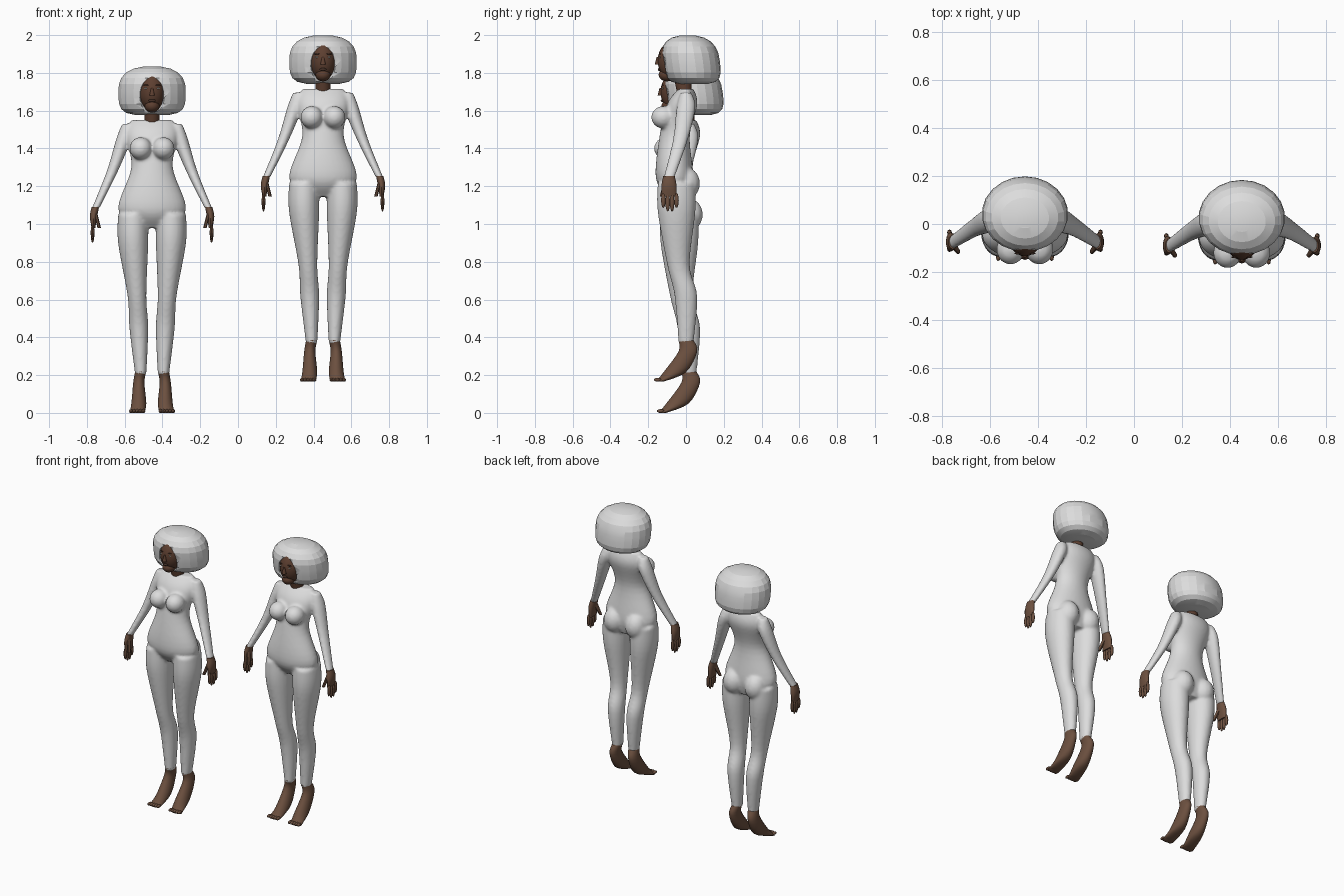
import bpy, bmesh, math
from mathutils import Matrix, Vector

cube = bpy.data.objects.get("Cube")
if cube:
    bpy.data.objects.remove(cube, do_unlink=True)


def material(name, *colour):
    mat = bpy.data.materials.new(name)
    mat.use_nodes = True
    mat.diffuse_color = (*colour, 1)
    shader = mat.node_tree.nodes["Principled BSDF"]
    shader.inputs["Base Color"].default_value = mat.diffuse_color
    return mat


pale = material("pale grey", .72, .72, .72)
skin = material("brown skin", .15, .08, .05)
face_skin = material("dark brown face", .11, .05, .03)
dark = material("dark lips and brows", .06, .03, .02)
eye_white = material("eye white", .5, .5, .45)


def refine(rings, steps):
    """Pass a smooth spline through a few key rings."""
    keys = [Vector(ring) for ring in rings]
    padded = [keys[0], *keys, keys[-1]]
    result = []
    for before, start, end, after in zip(padded, padded[1:], padded[2:], padded[3:]):
        leave, arrive = (end - before) / 2, (after - start) / 2
        for step in range(steps):
            t = step / steps
            blend = t * t * (3 - 2 * t)
            result.append(start.lerp(end, blend) + leave * t * (1 - t) ** 2
                          - arrive * t * t * (1 - t))
    return result + [keys[-1]]


def loft(bm, rings, sides, mirror=1):
    """Skin level ellipses given as centre x, y, z and radii x, y."""
    loops = []
    for x, y, z, wide, deep in rings:
        loop = []
        for index in range(sides):
            angle = math.tau * (index + .5) / sides
            point = (mirror * x + wide * math.cos(angle), y + deep * math.sin(angle), z)
            loop.append(bm.verts.new(point))
        loops.append(loop)
    for low, high in zip(loops, loops[1:]):
        for index in range(sides):
            after = (index + 1) % sides
            bm.faces.new((low[index], low[after], high[after], high[index]))
    bm.faces.new(loops[0])
    bm.faces.new(loops[-1])


def ball(bm, centre, size, segments=16):
    matrix = Matrix.Translation(centre) @ Matrix.Diagonal((*size, 1))
    bmesh.ops.create_uvsphere(bm, u_segments=segments, v_segments=segments // 2 + 2,
                              radius=1, matrix=matrix)


def finish(bm, name, mat, location, smooth_angle):
    """Turn the shapes into a shaded, selected object."""
    bmesh.ops.recalc_face_normals(bm, faces=bm.faces)
    mesh = bpy.data.meshes.new(name)
    bm.to_mesh(mesh)
    bm.free()
    mesh.materials.append(mat)
    part = bpy.data.objects.new(name, mesh)
    part.location = location
    bpy.context.collection.objects.link(part)
    bpy.context.view_layer.update()
    bpy.ops.object.select_all(action="DESELECT")
    part.select_set(True)
    bpy.context.view_layer.objects.active = part
    bpy.ops.object.shade_smooth_by_angle(angle=math.radians(smooth_angle))
    return part


# Key rings: centre x, y, z, half width, half depth
torso = [(0, -.04, .98, .08, .06), (0, -.06, 1.08, .18, .1), (0, -.06, 1.3, .11, .08),
         (0, -.02, 1.47, .14, .08), (0, 0, 1.55, .11, .04)]
leg = [(.1, -.05, 1.05, .08, .1), (.1, -.05, .9, .08, .1), (.08, -.04, .62, .05, .06),
       (.07, 0, .45, .05, .06), (.06, 0, .2, .03, .04)]
arm = [(.13, 0, 1.53, .03, .03), (.15, 0, 1.45, .04, .05), (.21, -.03, 1.28, .03, .04),
       (.3, -.09, 1.08, .02, .03)]
foot = [(.06, 0, .22, .03, .04), (.07, .01, .16, .03, .05), (.07, -.06, .05, .04, .06),
        (.08, -.14, 0, .04, .02)]
palm = [(.3, -.09, 1.09, .02, .03), (.31, -.09, 1.04, .02, .04), (.31, -.09, .98, .01, .04)]
thumb = [(.3, -.1, 1.06, .01, .02), (.28, -.13, .98, .01, .01)]
neck = [(0, -.01, 1.54, .04, .04), (0, -.02, 1.64, .04, .05)]
nose = [(0, -.15, 1.72, .005, .005), (0, -.15, 1.68, .015, .015)]


def build_body(label, location):
    """Overlapping forms fused into one smooth suited body."""
    bm = bmesh.new()
    loft(bm, refine(torso, 6), 32)
    for side in (-1, 1):
        loft(bm, refine(leg, 6), 24, side)
        loft(bm, refine(arm, 6), 20, side)
        bust, seat = (side * .06, -.12, 1.4), (side * .08, 0, 1.05)
        ball(bm, bust, (.06, .065, .06))
        ball(bm, seat, (.07, .075, .085))
    body = finish(bm, label + "_body", pale, location, 180)
    fuse = body.modifiers.new("fuse", "REMESH")
    fuse.mode = "VOXEL"
    fuse.voxel_size = .009
    fuse.use_smooth_shade = True
    soften = body.modifiers.new("soften", "SMOOTH")
    soften.iterations = 6


def build_limb_ends(label, location):
    """Pointed bare feet with toes, and hands with fingers."""
    feet, hands = bmesh.new(), bmesh.new()
    for side in (-1, 1):
        loft(feet, refine(foot, 4), 20, side)
        for toe in range(5):
            ball(feet, (side * (.045 + toe / 60), -.15, .01), (.01, .02, .01), 8)
        loft(hands, refine(palm, 3), 14, side)
        loft(hands, thumb, 8, side)
        for finger, length in enumerate((.04, .05, .05, .04)):
            tip = (side * .315, finger / 43 - .12, 1 - length)
            ball(hands, tip, (.01, .012, length), 8)
    finish(feet, label + "_feet", skin, location, 50)
    finish(hands, label + "_hands", skin, location, 50)


def build_head(label, location):
    """Skull, jaw, neck and nose, with lips, brows and eyes set in."""
    head, marks, eyes = bmesh.new(), bmesh.new(), bmesh.new()
    loft(head, neck, 20)
    loft(head, nose, 10)
    ball(head, (0, -.065, 1.7), (.07, .085, .105), 24)
    ball(head, (0, -.1, 1.625), (.04, .045, .035))
    ball(marks, (0, -.14, 1.653), (.02, .009, .008), 10)
    for side in (-1, 1):
        ball(marks, (side * .03, -.138, 1.735), (.016, .004, .003), 8)
        ball(eyes, (side * .03, -.138, 1.718), (.012, .004, .004), 8)
    finish(head, label + "_head", face_skin, location, 50)
    finish(marks, label + "_lips_and_brows", dark, location, 50)
    finish(eyes, label + "_eyes", eye_white, location, 50)


def build_hair(label, location):
    """Faceted bob, rounder above than below, carved open for the face."""
    opening, bob = bmesh.new(), bmesh.new()
    ball(opening, (0, -.16, 1.67), (.073, .115, .11), 20)
    cutter = finish(opening, label + "_face_cutter", pale, location, 30)
    cutter.hide_render = True
    rings = []
    for step in range(-5, 6):
        height = math.sin(math.radians(16 * step))
        power = 2.5 if height > 0 else 4
        radius = .18 * (1 - abs(height) ** power) ** (1 / power)
        rings.append((0, .025 - height / 60, 1.705 + .13 * height, radius, .85 * radius))
    loft(bob, rings, 22)
    hair = finish(bob, label + "_hair", pale, location, 14)
    carve = hair.modifiers.new("face opening", "BOOLEAN")
    carve.operation = "DIFFERENCE"
    carve.solver = "EXACT"
    carve.object = cutter
    bpy.ops.object.modifier_apply(modifier=carve.name)
    bpy.data.objects.remove(cutter, do_unlink=True)


# Two matching figures, one floating higher
figures = {"lower_figure": (-.455, .015, 0), "upper_figure": (.45, 0, .165)}
for label, location in figures.items():
    for build in (build_body, build_limb_ends, build_head, build_hair):
        build(label, location)
